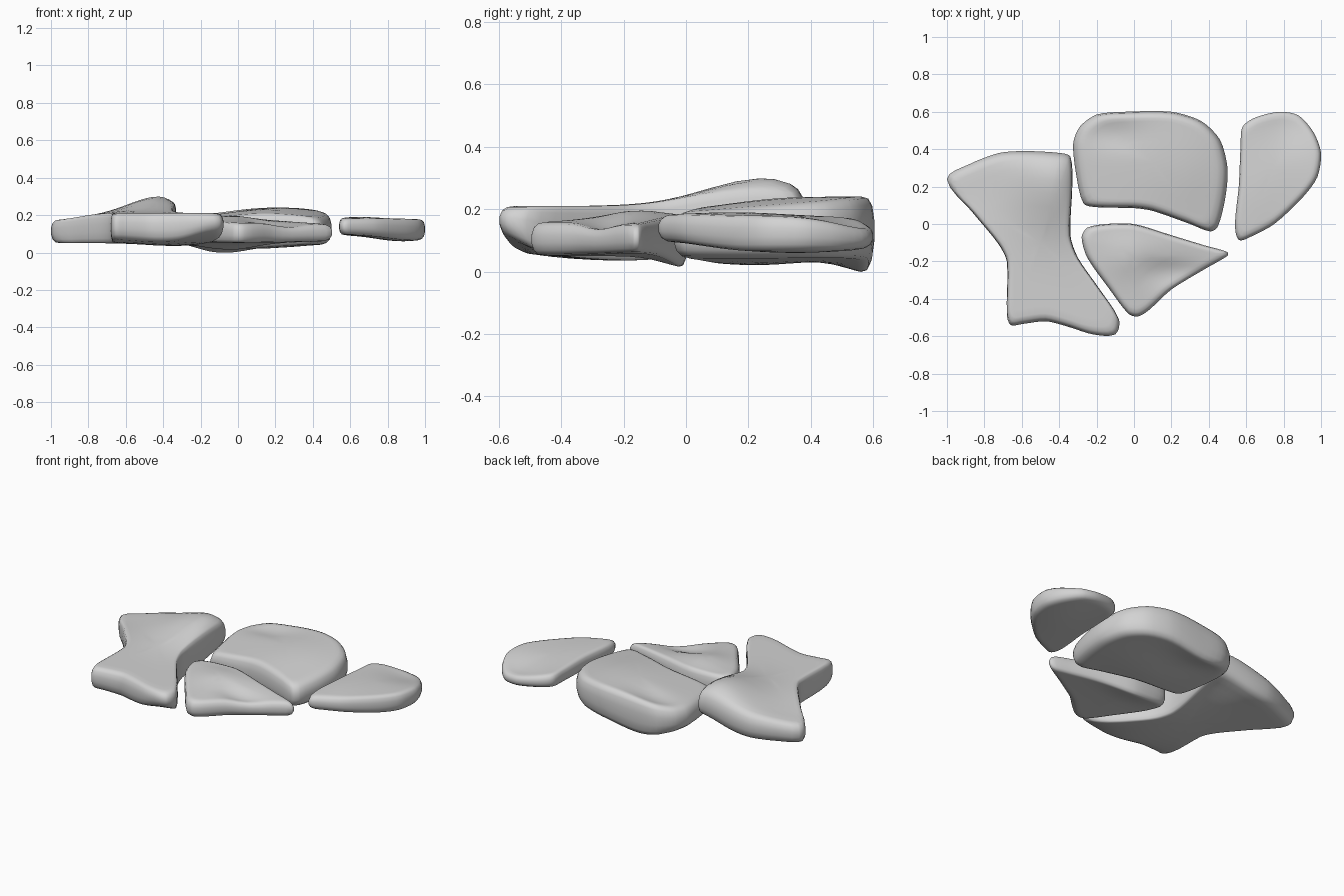
import bpy, bmesh, math
from mathutils import Vector

cube = bpy.data.objects.get("Cube")
if cube:
    bpy.data.objects.remove(cube, do_unlink=True)

stone_grey = bpy.data.materials.new("stone_grey")
stone_grey.use_nodes = True
grey = (0.65, 0.65, 0.65, 1)
stone_grey.diffuse_color = grey
stone_grey.node_tree.nodes["Principled BSDF"].inputs["Base Color"].default_value = grey


def bump(x, y, cx, cy, rx, ry):
    """Soft round swelling, one at its centre and fading to zero."""
    return math.exp(-((x - cx) / rx) ** 2 - ((y - cy) / ry) ** 2)


def smooth_outline(points, steps=4):
    """Closed curve running through every outline point."""
    pts = [Vector(p) for p in points]
    curve = []
    for i in range(len(pts)):
        before, start, end, after = (pts[(i + k) % len(pts)] for k in (-1, 0, 1, 2))
        length = (end - start).length * 0.8
        tangent_a = (end - before).normalized() * length
        tangent_b = (after - start).normalized() * length
        for s in range(steps):
            t = s / steps
            blend = t * t * (3 - 2 * t)
            curve.append(start.lerp(end, blend)
                         + tangent_a * (t * (1 - t) ** 2)
                         - tangent_b * (t * t * (1 - t)))
    return curve


def make_stone(name, points, centre, top, bottom, shoulder):
    """Loft rings from the underside centre, round the rim, to the top centre."""
    outline = smooth_outline(points)
    mid = Vector(centre)
    inner = [0.2, 0.4, 0.55, 0.7, 0.8, 1 - 2 * shoulder]
    rim = [(1 - shoulder, 0.04), (1 - 0.35 * shoulder, 0.16), (1, 0.38),
           (1, 0.64), (1 - 0.35 * shoulder, 0.86), (1 - shoulder, 0.97)]
    rings = [(s, 0) for s in inner] + rim + [(s, 1) for s in reversed(inner)]
    bm = bmesh.new()

    def vert(p, level):
        low, high = bottom(p.x, p.y), top(p.x, p.y)
        return bm.verts.new((p.x, p.y, low + (high - low) * level))

    loops = [[vert(mid.lerp(p, s), level) for p in outline] for s, level in rings]
    n = len(outline)
    for lower, upper in zip(loops, loops[1:]):
        for i in range(n):
            j = (i + 1) % n
            bm.faces.new((lower[i], lower[j], upper[j], upper[i]))
    for loop, level in ((loops[0], 0), (loops[-1], 1)):
        cap = vert(mid, level)
        for i in range(n):
            bm.faces.new((loop[i], loop[(i + 1) % n], cap))
    bmesh.ops.recalc_face_normals(bm, faces=bm.faces)
    mesh = bpy.data.meshes.new(name)
    bm.to_mesh(mesh)
    bm.free()
    mesh.shade_smooth()
    mesh.materials.append(stone_grey)
    bpy.context.collection.objects.link(bpy.data.objects.new(name, mesh))


# Large waisted stone rising to a broad hump near its back corner
make_stone(
    "waisted_stone",
    [(-1, .24), (-.88, .32), (-.72, .38), (-.58, .39), (-.4, .38), (-.34, .36),
     (-.33, .2), (-.34, -.06), (-.3, -.18), (-.19, -.34), (-.08, -.51), (-.1, -.59),
     (-.22, -.59), (-.35, -.55), (-.47, -.52), (-.6, -.535), (-.66, -.54),
     (-.68, -.48), (-.68, -.2), (-.73, -.1), (-.87, .07)],
    (-.5, -.1),
    top=lambda x, y: 0.21 - 0.035 * bump(x, y, -1, .2, .25, .3)
    + 0.09 * bump(x, y, -.42, .25, .22, .26)
    - 0.035 * bump(x, y, -.4, .43, .3, .08)
    - 0.03 * bump(x, y, -.31, .25, .06, .2),
    bottom=lambda x, y: 0.05 - 0.015 * bump(x, y, -.35, -.2, .2, .25)
    + 0.08 * bump(x, y, -.1, -.65, .2, .15)
    + 0.06 * bump(x, y, -.36, .36, .2, .25)
    + 0.03 * bump(x, y, -.65, -.6, .25, .15),
    shoulder=0.05)

# Broad cushion stone, highest along the back and deepest under its back edge
make_stone(
    "cushion_stone",
    [(-.325, .43), (-.29, .52), (-.2, .585), (-.05, .6), (.2, .6), (.36, .55),
     (.46, .45), (.5, .3), (.49, .15), (.45, -.01), (.41, -.04), (.3, 0), (.1, .07),
     (0, .085), (-.2, .09), (-.27, .11), (-.31, .27)],
    (.1, .33),
    top=lambda x, y: 0.195 + 0.07 * y - 0.17 * (x - .19) ** 2
    + 0.02 * bump(x, y, .25, .3, .25, .25) - 0.02 * bump(x, y, -.1, .48, .15, .08),
    bottom=lambda x, y: 0.04 + 0.03 * (x + .05) ** 2
    - 0.02 * bump(x, y, .1, .22, .3, .2) - 0.045 * bump(x, y, -.08, .6, .2, .12),
    shoulder=0.07)

# Wedge stone tapering to a point, with a low ridge above its front slope
make_stone(
    "wedge_stone",
    [(-.28, -.07), (-.25, -.02), (-.15, 0), (0, 0), (.2, -.06), (.38, -.115),
     (.5, -.15), (.5, -.17), (.38, -.24), (.2, -.35), (.08, -.46), (.02, -.495),
     (-.03, -.48), (-.13, -.35), (-.25, -.18)],
    (0, -.18),
    top=lambda x, y: 0.18 - 0.05 * max(x, 0) + 0.06 * min(y + .1, 0)
    + 0.02 * bump(x, y, -.02, -.18, .15, .12)
    - 0.025 * bump(x, y, .2, -.26, .16, .07),
    bottom=lambda x, y: 0.05 + 0.02 * abs(x)
    - 0.04 * bump(x, y, -.05, .02, .25, .12),
    shoulder=0.07)

# Slim teardrop stone whose top slopes away toward the back
make_stone(
    "teardrop_stone",
    [(.57, .42), (.58, .52), (.65, .57), (.78, .6), (.88, .58), (.96, .49), (1, .38),
     (.98, .25), (.9, .14), (.75, 0), (.62, -.07), (.56, -.085), (.54, 0), (.56, .2)],
    (.75, .3),
    top=lambda x, y: 0.18 - 0.04 * bump(x, y, .84, .56, .18, .16)
    + 0.01 * bump(x, y, .65, .15, .15, .2),
    bottom=lambda x, y: 0.095 - 0.035 * bump(x, y, .88, .35, .2, .35),
    shoulder=0.07)
